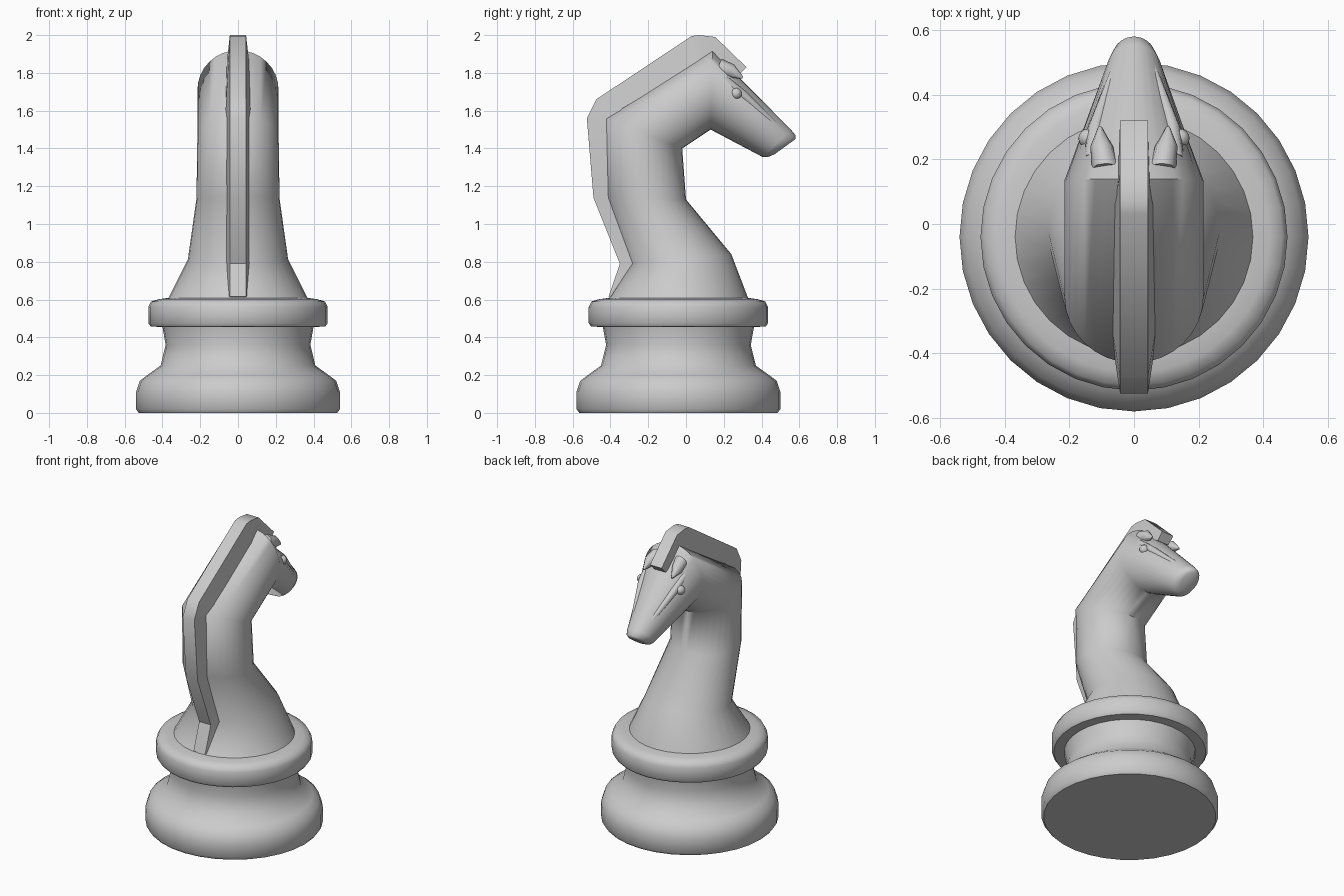
import bpy, bmesh, math
from mathutils import Vector

cube = bpy.data.objects.get("Cube")
if cube:
    bpy.data.objects.remove(cube, do_unlink=True)

grey = bpy.data.materials.new("light grey")
grey.use_nodes = True
grey.diffuse_color = (0.6, 0.6, 0.6, 1)
grey.node_tree.nodes["Principled BSDF"].inputs["Base Color"].default_value = (0.6, 0.6, 0.6, 1)


def finish(bm, name, angle=50):
    bmesh.ops.recalc_face_normals(bm, faces=bm.faces)
    mesh = bpy.data.meshes.new(name)
    bm.to_mesh(mesh)
    bm.free()
    mesh.materials.append(grey)
    ob = bpy.data.objects.new(name, mesh)
    bpy.context.collection.objects.link(ob)
    bpy.ops.object.select_all(action='DESELECT')
    ob.select_set(True)
    bpy.context.view_layer.objects.active = ob
    bpy.ops.object.shade_smooth_by_angle(angle=math.radians(angle))
    return ob


def loft(name, rings, angle=50):
    """Skin a list of equal-length point rings and cap both ends."""
    bm = bmesh.new()
    loops = [[bm.verts.new(p) for p in ring] for ring in rings]
    n = len(loops[0])
    for a, b in zip(loops, loops[1:]):
        for i in range(n):
            j = (i + 1) % n
            bm.faces.new((a[i], a[j], b[j], b[i]))
    bm.faces.new(loops[0])
    bm.faces.new(loops[-1])
    return finish(bm, name, angle)


def ellipse(back, front, half_width, n=32):
    """Elliptical section spanning two (y, z) points of the side outline."""
    b, f = Vector((0, *back)), Vector((0, *front))
    mid, arm = (b + f) / 2, (b - f) / 2
    return [mid + arm * math.cos(t) + Vector((half_width * math.sin(t), 0, 0))
            for t in (math.tau * i / n for i in range(n))]


# Turned base with foot, waist and collar
profile = [(0.525, 0), (0.54, 0.02), (0.54, 0.11), (0.52, 0.17), (0.48, 0.2),
           (0.41, 0.25), (0.383, 0.36), (0.4, 0.455), (0.462, 0.457),
           (0.475, 0.475), (0.475, 0.56), (0.46, 0.59), (0.42, 0.602), (0.36, 0.61)]
loft("base", [ellipse((-0.04 - r, z), (-0.04 + r, z), r) for r, z in profile])

# Neck and head in one skin
sections = [((-0.41, 0.605), (0.33, 0.605), 0.37),
            ((-0.29, 0.79), (0.24, 0.84), 0.265),
            ((-0.42, 1.14), (0.0, 1.13), 0.22),
            ((-0.43, 1.56), (-0.02, 1.4), 0.215),
            ((0.14, 1.92), (0.13, 1.5), 0.215),
            ((0.555, 1.5), (0.405, 1.355), 0.085),
            ((0.58, 1.47), (0.435, 1.355), 0.07),
            ((0.58, 1.45), (0.47, 1.37), 0.045)]
loft("neck_and_head", [ellipse(*s) for s in sections], 60)

# Mane: a raised crest along the back of the neck, ending in a forelock
outer = [(-0.41, 0.615), (-0.35, 0.79), (-0.49, 1.14), (-0.525, 1.56), (-0.475, 1.66),
         (0.03, 1.995), (0.07, 2.0), (0.155, 1.99), (0.32, 1.83)]
inner = [(-0.3, 0.61), (-0.24, 0.79), (-0.38, 1.14), (-0.38, 1.54), (-0.34, 1.61),
         (0.06, 1.85), (0.09, 1.86), (0.14, 1.87), (0.275, 1.785)]
flare = [0.075, 0.07, 0.065, 0.065, 0.065, 0.06, 0.055, 0.05, 0.043]
loft("mane", [[(-0.043, *o), (0.043, *o), (w, *i), (-w, *i)]
              for o, i, w in zip(outer, inner, flare)], 40)

for side, label in ((1, "left"), (-1, "right")):
    # Small pointed ear lying forward on the brow
    ear = [(0.085, 0.17, 1.83, 0.045), (0.1, 0.24, 1.81, 0.035), (0.105, 0.3, 1.775, 0.006)]
    loft(label + "_ear",
         [[(side * (x + r * math.cos(t)), y + 0.4 * r * math.sin(t), z + r * math.sin(t))
           for t in (math.tau * k / 8 for k in range(8))] for x, y, z, r in ear])

    # Eye bump
    bm = bmesh.new()
    bmesh.ops.create_uvsphere(bm, u_segments=16, v_segments=8, radius=0.03)
    bmesh.ops.translate(bm, verts=bm.verts, vec=(side * 0.142, 0.265, 1.69))
    finish(bm, label + "_eye")

    # Brow ridge running from ear to muzzle
    ridge = [(0.13, 0.2, 1.765, 0.025), (0.118, 0.3, 1.685, 0.025), (0.05, 0.5, 1.5, 0.015)]
    loft(label + "_brow_ridge",
         [[(side * (x + r * math.cos(t)), y + 0.7 * r * math.sin(t), z + 0.7 * r * math.sin(t))
           for t in (math.tau * k / 8 for k in range(8))] for x, y, z, r in ridge], 60)
